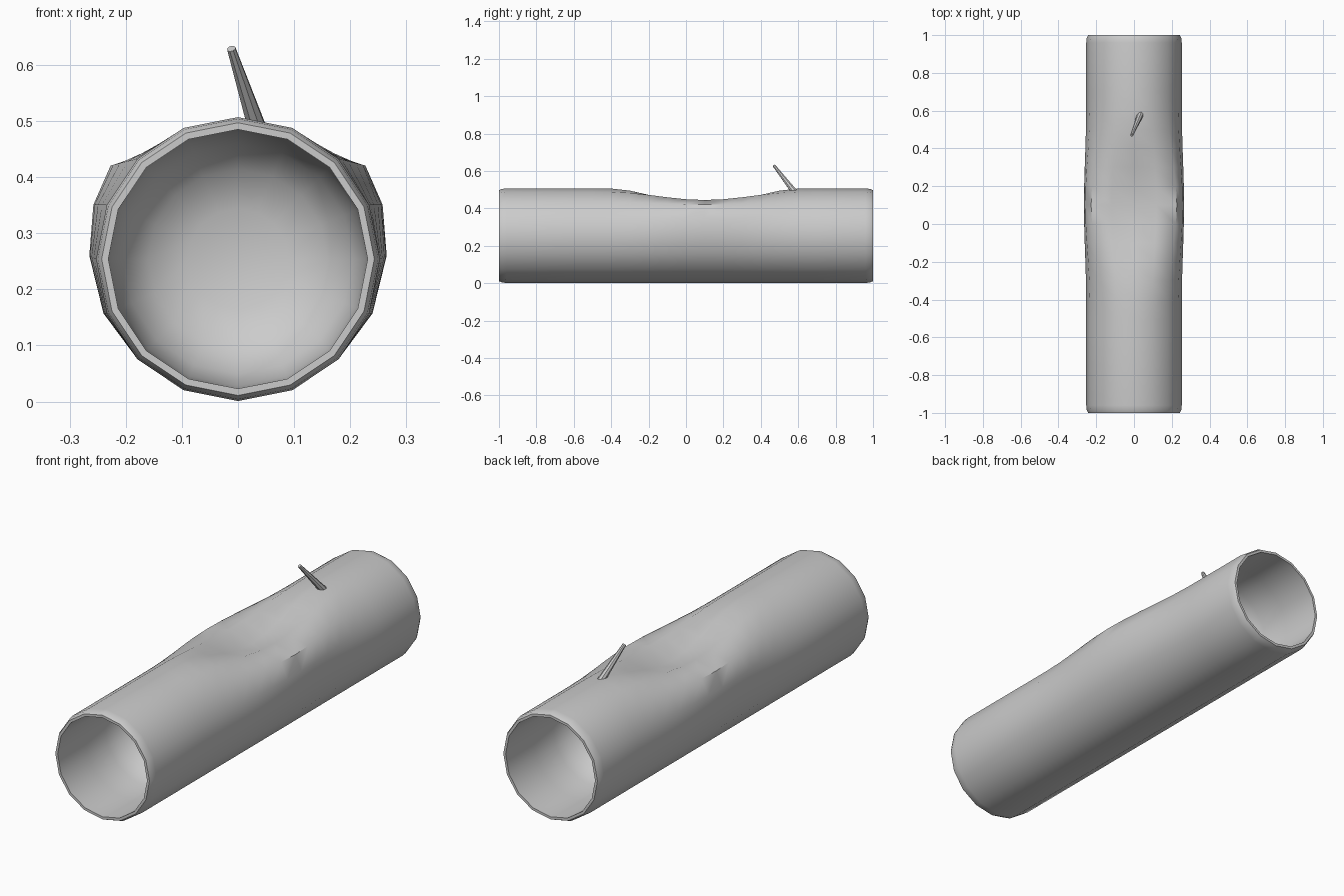
import bpy, bmesh, math
from mathutils import Vector

if "Cube" in bpy.data.objects:
    bpy.data.objects.remove(bpy.data.objects["Cube"])

SIDES, R, CZ = 16, 0.253, 0.254
# dent offsets (outward x, z) by step count away from the top vertex
DENT = {0: (0, -0.10), 1: (0.022, -0.043), 2: (0.048, -0.012),
        3: (0.024, 0.0), 4: (0.012, 0.006), 5: (0.006, 0)}


def bump(y):
    t = min(1, abs(y - 0.1) / 0.55)
    return (0.5 + 0.5 * math.cos(math.pi * t)) ** 1.2


def ring(bm, y, r, dent=True):
    verts = []
    for i in range(SIDES):
        a = math.pi / 2 + 2 * math.pi * i / SIDES
        x, z = r * math.cos(a), CZ + r * math.sin(a)
        dx, dz = DENT.get(min(i, SIDES - i), (0, 0))
        if dent:
            w = bump(y)
            x += math.copysign(dx, x) * w
            z += dz * w
        verts.append(bm.verts.new((x, y, z)))
    return verts


def finish(bm, name, angle):
    bmesh.ops.recalc_face_normals(bm, faces=bm.faces)
    me = bpy.data.meshes.new(name)
    bm.to_mesh(me)
    bm.free()
    ob = bpy.data.objects.new(name, me)
    bpy.context.collection.objects.link(ob)
    bpy.ops.object.select_all(action='DESELECT')
    ob.select_set(True)
    bpy.context.view_layer.objects.active = ob
    bpy.ops.object.shade_smooth_by_angle(angle=math.radians(angle))
    return ob


# log: hollowed end, rim, dented bark, rim, hollowed end
hollow = [(-0.50, 0.09), (-0.53, 0.16), (-0.58, 0.205), (-0.66, 0.226), (-0.8, 0.230), (-1, 0.231)]
rim = [(-1, 0.243), (-0.985, 0.250), (-0.96, R)]
front = hollow + rim
body = [(-0.6 + 0.1 * k, R) for k in range(14)]
profile = [(y, r, False) for y, r in front]
profile += [(y, r, True) for y, r in body]
profile += [(-y, r, False) for y, r in reversed(front)]

bm = bmesh.new()
rings = [ring(bm, *p) for p in profile]
for a, b in zip(rings, rings[1:]):
    for i in range(SIDES):
        j = (i + 1) % SIDES
        bm.faces.new((a[i], a[j], b[j], b[i]))
bm.faces.new(rings[0])
bm.faces.new(rings[-1])
finish(bm, "hollow_log", 50)

# twig: slim tapered stub leaning forward
base, tip = Vector((0.038, 0.59, 0.475)), Vector((-0.012, 0.47, 0.629))
bm = bmesh.new()
bmesh.ops.create_cone(bm, cap_ends=True, segments=8, radius1=0.018, radius2=0.008,
                      depth=(tip - base).length)
twig = finish(bm, "twig", 40)
twig.location = (base + tip) / 2
twig.rotation_euler = (tip - base).to_track_quat('Z', 'Y').to_euler()
